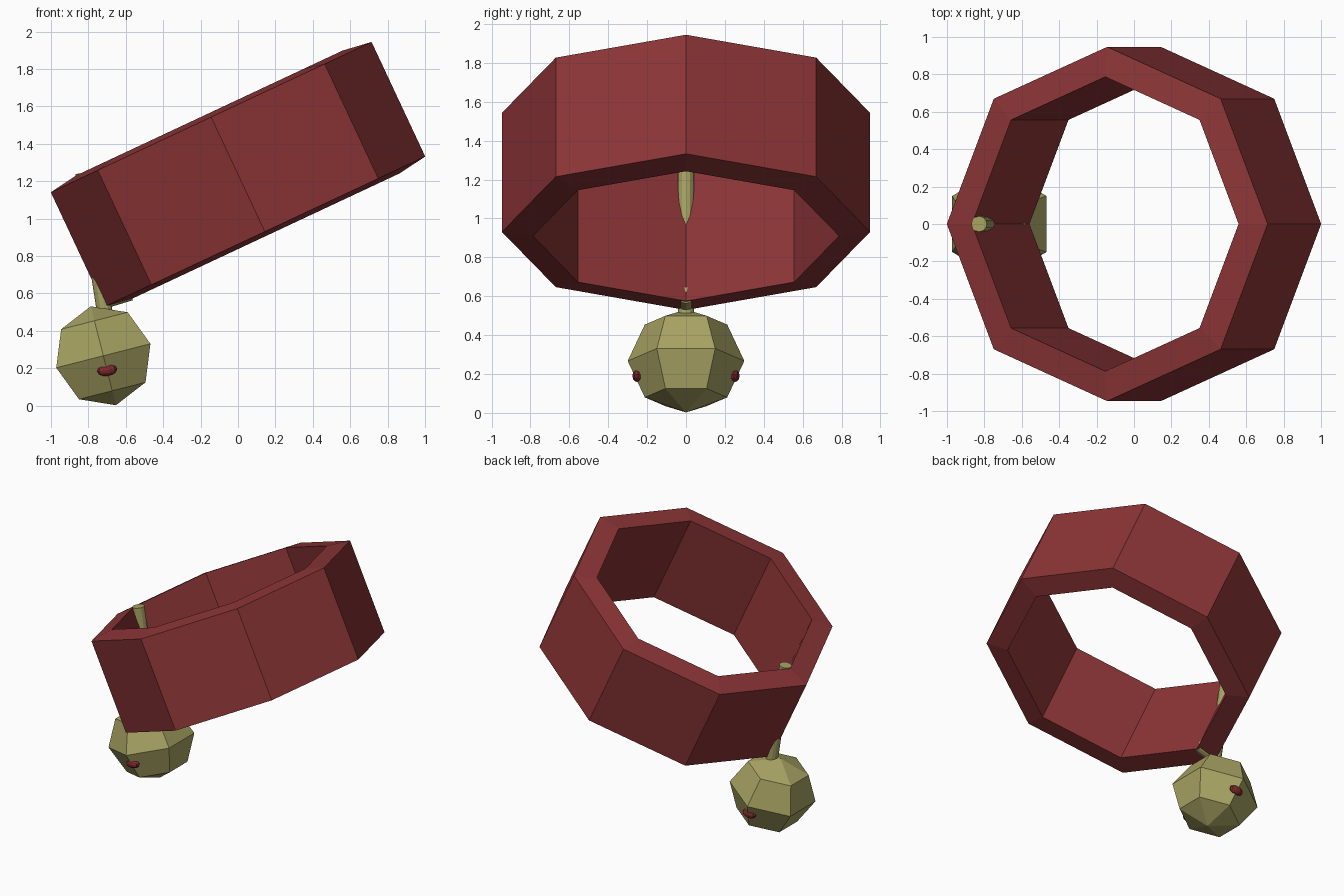
import bpy, bmesh, math
from mathutils import Matrix, Vector

if "Cube" in bpy.data.objects:
    bpy.data.objects.remove(bpy.data.objects["Cube"])


def material(name, rgb):
    m = bpy.data.materials.new(name)
    m.diffuse_color = (*rgb, 1)
    m.use_nodes = True
    m.node_tree.nodes["Principled BSDF"].inputs["Base Color"].default_value = m.diffuse_color
    return m


RED = material("dark_red", (0.26, 0.035, 0.037))
OLIVE = material("olive", (0.39, 0.365, 0.125))
CRIMSON = material("crimson", (0.22, 0.022, 0.027))


def lathe(name, profile, sides, phase, matrix, mat, closed=False):
    """Spin (radius, z) points round z; radius 0 makes a pole."""
    bm = bmesh.new()
    rings = []
    for r, z in profile:
        if r == 0:
            rings.append([bm.verts.new((0, 0, z))] * sides)
        else:
            rings.append([bm.verts.new((r * math.cos(phase + math.tau * i / sides),
                                        r * math.sin(phase + math.tau * i / sides), z))
                          for i in range(sides)])
    pairs = list(zip(rings, rings[1:]))
    if closed:
        pairs.append((rings[-1], rings[0]))
    for a, b in pairs:
        for i in range(sides):
            j = (i + 1) % sides
            quad = list(dict.fromkeys((a[i], a[j], b[j], b[i])))
            bm.faces.new(quad)
    bmesh.ops.recalc_face_normals(bm, faces=bm.faces)
    bm.transform(matrix)
    me = bpy.data.meshes.new(name)
    bm.to_mesh(me)
    bm.free()
    me.materials.append(mat)
    ob = bpy.data.objects.new(name, me)
    bpy.context.collection.objects.link(ob)
    return ob


def place(loc, tilt):
    return Matrix.Translation(loc) @ Matrix.Rotation(math.radians(tilt), 4, 'Y')


def rod(name, a, b, r, sides=12):
    a, b = Vector(a), Vector(b)
    d = b - a
    m = Matrix.Translation(a) @ d.to_track_quat('Z', 'Y').to_matrix().to_4x4()
    h = d.length
    return lathe(name, [(0, 0), (r, 0), (r, h), (0, h)], sides, 0, m, OLIVE)


# Tilted octagonal band, inner rims slightly proud of the outer ones
H = 0.338
lathe("band", [(0.947, -H), (0.947, H), (0.787, H + 0.024), (0.787, -H - 0.024)],
      8, 0, place((0, 0, 1.237), -25.1), RED, closed=True)

# Six-sided faceted ball hanging under the band
BALL = place((-0.72, 0, 0.267), -14.3)
lathe("ball", [(0, -0.273), (0.212, -0.193), (0.3, 0), (0.212, 0.193), (0, 0.273)],
      6, math.pi / 2, BALL, OLIVE)

# Stem through the band wall, and the small foot under its rim
rod("stem", (-0.70, 0, 0.42), (-0.828, 0, 1.245), 0.042)
rod("stem_foot", (-0.70, 0, 0.567), (-0.575, 0, 0.605), 0.043)

# Small oval spots on both sides of the ball
for side, label in ((-1, "front"), (1, "back")):
    m = (Matrix.Translation((-0.70, side * 0.247, 0.19))
         @ Matrix.Rotation(math.radians(-8), 4, 'Y')
         @ Matrix.Diagonal((0.054, 0.03, 0.031, 1)))
    prof = [(math.sin(math.pi * k / 6), -math.cos(math.pi * k / 6)) for k in range(1, 6)]
    lathe("spot_" + label, [(0, -1)] + prof + [(0, 1)], 10, 0, m, CRIMSON)
